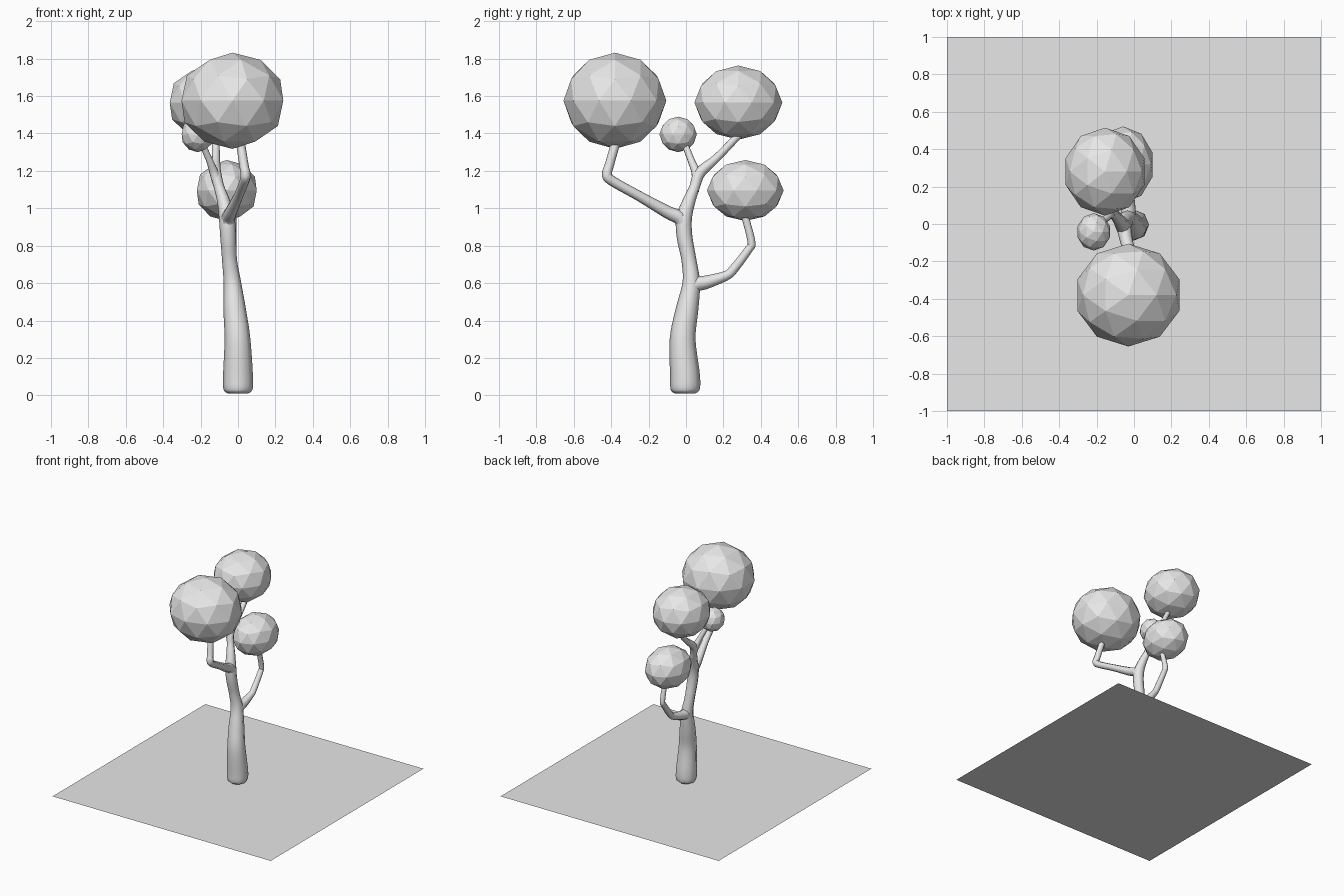
import bpy
from mathutils import Vector

if "Cube" in bpy.data.objects:
    bpy.data.objects.remove(bpy.data.objects["Cube"], do_unlink=True)

grey = bpy.data.materials.new("light_grey")
grey.use_nodes = True
grey.diffuse_color = (0.8, 0.8, 0.8, 1)
grey.node_tree.nodes["Principled BSDF"].inputs["Base Color"].default_value = (0.8, 0.8, 0.8, 1)


def smooth_path(points, steps=5):
    """Catmull-Rom samples through (x, y, z, radius) points."""
    p = [Vector(q) for q in points]
    p = [p[0] * 2 - p[1]] + p + [p[-1] * 2 - p[-2]]
    out = []
    for a, b, c, d in zip(p, p[1:], p[2:], p[3:]):
        for i in range(steps):
            t = i / steps
            out.append((b * 2 + (c - a) * t + (a * 2 - b * 5 + c * 4 - d) * t ** 2
                        + (b * 3 - a - c * 3 + d) * t ** 3) / 2)
    return out + [p[-2]]


def limb(name, points):
    """Tapered round limb as a smooth mesh."""
    curve = bpy.data.curves.new(name, 'CURVE')
    curve.dimensions = '3D'
    curve.bevel_depth = 1
    curve.bevel_resolution = 2
    curve.use_fill_caps = True
    path = smooth_path(points)
    spline = curve.splines.new('POLY')
    spline.points.add(len(path) - 1)
    for point, q in zip(spline.points, path):
        point.co = (q[0], q[1], q[2], 1)
        point.radius = q[3]
    temp = bpy.data.objects.new(name + "_path", curve)
    bpy.context.collection.objects.link(temp)
    depsgraph = bpy.context.evaluated_depsgraph_get()
    mesh = bpy.data.meshes.new_from_object(temp.evaluated_get(depsgraph))
    bpy.data.objects.remove(temp, do_unlink=True)
    obj = bpy.data.objects.new(name, mesh)
    bpy.context.collection.objects.link(obj)
    mesh.materials.clear()
    mesh.materials.append(grey)
    mesh.shade_smooth()


def crown(name, centre, half_size):
    """Faceted foliage ball, sized by its half extents."""
    bpy.ops.mesh.primitive_ico_sphere_add(subdivisions=2, radius=1, location=centre)
    obj = bpy.context.object
    obj.name = name
    obj.scale = (half_size[0] / 0.951, half_size[1], half_size[2])
    obj.data.materials.append(grey)


# Ground
bpy.ops.mesh.primitive_plane_add(size=2)
bpy.context.object.name = "ground_plate"
bpy.context.object.data.materials.append(grey)

# Trunk, running on into the tall back branch
limb("trunk", [
    (0, -.005, .01, .055), (0, -.005, .03, .077), (0, -.005, .1, .08),
    (-.003, -.018, .3, .069), (-.018, .006, .46, .06), (-.03, .028, .6, .047),
    (-.045, .016, .72, .04), (-.053, -.008, .85, .042), (-.06, -.01, .95, .042),
    (-.078, .017, 1.04, .034), (-.1, .045, 1.11, .028), (-.12, .075, 1.19, .03),
    (-.118, .165, 1.27, .022), (-.12, .29, 1.4, .02)])

# Branches
limb("front_branch", [
    (-.055, -.005, .88, .036), (-.052, -.03, .945, .038), (-.038, -.1, .98, .034),
    (.002, -.25, 1.065, .027), (.036, -.4, 1.15, .027), (.04, -.422, 1.185, .027),
    (.032, -.41, 1.23, .025), (.01, -.37, 1.37, .024)])
limb("side_branch", [
    (-.095, .045, 1.09, .025), (-.125, .055, 1.18, .026),
    (-.15, .03, 1.25, .02), (-.19, -.005, 1.34, .018)])
limb("low_branch", [
    (-.025, .012, .53, .04), (-.03, .045, .59, .042), (-.03, .11, .605, .036),
    (-.03, .215, .64, .026), (-.03, .255, .675, .025), (-.03, .335, .78, .022),
    (-.03, .35, .82, .021), (-.028, .315, .96, .02)])

# Crowns
crown("front_crown", (-.03, -.38, 1.575), (.272, .275, .257))
crown("back_crown", (-.155, .28, 1.565), (.21, .235, .198))
crown("low_crown", (-.06, .317, 1.095), (.16, .205, .163))
crown("small_crown", (-.215, -.042, 1.395), (.086, .1, .095))
